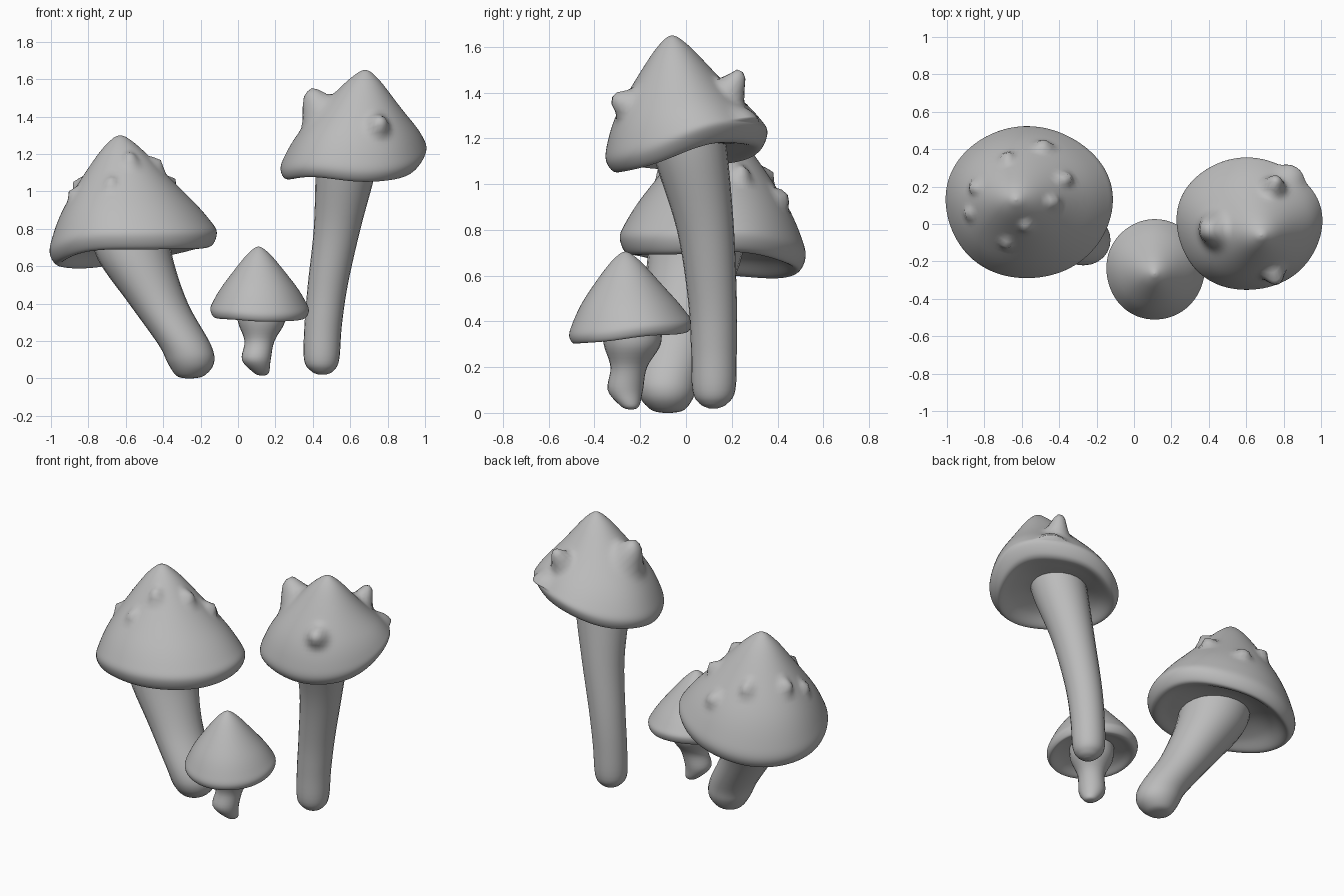
import bpy, bmesh
from math import sin, cos, tau, exp
from mathutils import Vector

if "Cube" in bpy.data.objects:
    bpy.data.objects.remove(bpy.data.objects["Cube"], do_unlink=True)

grey = bpy.data.materials.new("clay grey")
grey.use_nodes = True
colour = (0.5, 0.5, 0.5, 1)
grey.diffuse_color = colour
grey.node_tree.nodes["Principled BSDF"].inputs["Base Color"].default_value = colour


def smooth_path(points, steps):
    """Rounded path through the points (any dimension)."""
    p = [Vector(q) for q in points]
    p = [p[0]] + p + [p[-1]]
    out = []
    for a, b, c, d in zip(p, p[1:], p[2:], p[3:]):
        for i in range(steps):
            t = i / steps
            out.append(b + (c - a) * (t / 2) + (a * 2 - b * 5 + c * 4 - d) * (t * t / 2)
                       + (b * 3 - a - c * 3 + d) * (t ** 3 / 2))
    return out + [p[-1]]


def loft(name, rings, bumps=()):
    """Skin closed rings of points, then pull bumps out of the surface."""
    bm = bmesh.new()
    rows = [[bm.verts.new(co) for co in ring] for ring in rings]
    n = len(rows[0])
    for low, high in zip(rows, rows[1:]):
        for i in range(n):
            j = (i + 1) % n
            bm.faces.new((low[i], low[j], high[j], high[i]))
    bm.faces.new(rows[0][::-1])
    bm.faces.new(rows[-1])
    upper = [v for row in rows[len(rows) // 2:] for v in row]
    for x, y, push, width in bumps:
        near = min(upper, key=lambda v: (v.co.xy - Vector((x, y))).length).co.copy()
        for v in upper:
            v.co += Vector(push) * exp(-((v.co - near).length / width) ** 3)
    bmesh.ops.recalc_face_normals(bm, faces=bm.faces)
    mesh = bpy.data.meshes.new(name)
    bm.to_mesh(mesh)
    bm.free()
    mesh.materials.append(grey)
    for face in mesh.polygons:
        face.use_smooth = True
    obj = bpy.data.objects.new(name, mesh)
    bpy.context.collection.objects.link(obj)


def stem(name, path, sides=24):
    """Bent stalk: each path point is x, y, z, radius."""
    angles = [tau * i / sides for i in range(sides)]
    loft(name, [[(x + r * cos(a), y + r * sin(a), z) for a in angles]
                for x, y, z, r in smooth_path(path, 5)])


# Cap section: radius and height, from the hollow underside over the lip to the peak
CAP = [(0.2, 0.13), (0.45, 0.11), (0.7, 0.06), (0.88, 0), (0.96, 0.02), (1, 0.11),
       (0.94, 0.22), (0.79, 0.4), (0.54, 0.63), (0.27, 0.86), (0.1, 0.97), (0.01, 1)]


def cap(name, rim, size, tilt, peak, saddle, bulge, wobble, bumps=(), sides=96):
    """Tilted cap: rim centre at the lip's base, half widths, rim slope, peak,
    rim warp, fullness of the sides and rim waviness."""
    rim, peak = Vector(rim), Vector(peak)
    rings = []
    for r, h in smooth_path(CAP, 6):
        c = rim.lerp(peak, h)
        full = 1 + bulge * 4 * h * (1 - h) * r
        ring = []
        for i in range(sides):
            a = tau * i / sides
            wave = wobble * (sin(3 * a + 1) + 0.6 * sin(5 * a))
            x, y = size[0] * r * cos(a), size[1] * r * sin(a)
            grow = full + wave * r
            lift = tilt[0] * x + tilt[1] * y + saddle * sin(2 * a) + wave * 0.6
            ring.append((c.x + x * grow, c.y + y * grow, c.z + lift * r * r * (1 - h)))
        rings.append(ring)
    loft(name, rings, bumps)


# Tall mushroom
stem("tall_stem", [(0.45, 0.12, 0.02, 0.02), (0.45, 0.12, 0.04, 0.06), (0.447, 0.122, 0.1, 0.094),
                   (0.455, 0.122, 0.28, 0.1), (0.48, 0.115, 0.5, 0.107), (0.53, 0.085, 0.8, 0.125),
                   (0.575, 0.025, 1.1, 0.16), (0.59, 0.0, 1.25, 0.165)])
cap("tall_cap", (0.605, 0.01, 1.11), (0.38, 0.345), (0.12, 0.2), (0.68, -0.06, 1.65), 0.03, 0.06, 0.012,
    [(0.42, -0.03, (-0.05, 0, 0.11), 0.085), (0.74, 0.19, (0.02, 0.05, 0.09), 0.055),
     (0.75, -0.26, (0.02, -0.06, 0.03), 0.055), (0.84, 0.27, (0.02, 0.03, 0.01), 0.07)])

# Leaning mushroom
stem("leaning_stem", [(-0.26, -0.08, 0, 0.02), (-0.255, -0.08, 0.015, 0.075), (-0.252, -0.085, 0.08, 0.123),
                      (-0.285, -0.08, 0.18, 0.14), (-0.425, -0.03, 0.4, 0.158),
                      (-0.55, 0.03, 0.64, 0.202), (-0.58, 0.06, 0.82, 0.21)])
cap("leaning_cap", (-0.555, 0.115, 0.66), (0.443, 0.403), (0.13, -0.11), (-0.63, 0.13, 1.3), 0.02, 0.02, 0.008,
    [(-0.84, 0.2, (-0.03, 0, 0.02), 0.04), (-0.68, 0.35, (0, 0.03, 0.02), 0.04),
     (-0.48, 0.42, (0, 0.03, 0.02), 0.045), (-0.37, 0.25, (0.03, 0.01, 0.025), 0.04),
     (-0.44, 0.12, (0.02, 0, 0.025), 0.04), (-0.57, -0.02, (0, -0.02, 0.025), 0.04),
     (-0.68, -0.1, (0, -0.02, 0.02), 0.035), (-0.88, 0.06, (-0.02, 0, 0.02), 0.035)])

# Small mushroom
stem("small_stem", [(0.13, -0.24, 0.015, 0.01), (0.125, -0.245, 0.03, 0.04), (0.098, -0.265, 0.1, 0.077),
                    (0.115, -0.25, 0.2, 0.08), (0.125, -0.235, 0.3, 0.125), (0.12, -0.24, 0.4, 0.13)])
cap("small_cap", (0.115, -0.24, 0.33), (0.265, 0.27), (-0.02, 0.12), (0.11, -0.265, 0.705), 0.0, -0.02, 0.005)
